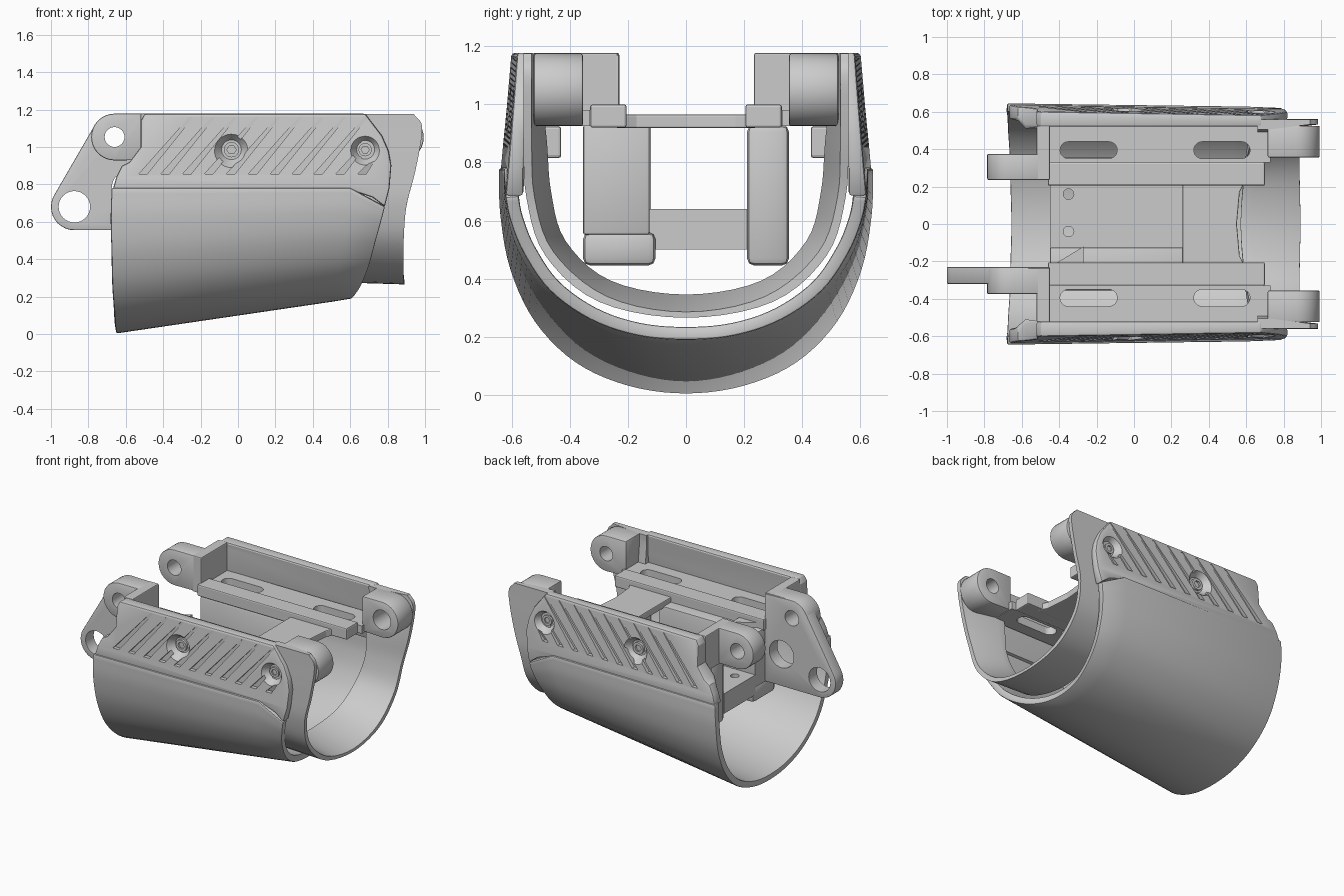
import bpy, bmesh, math
from mathutils import Vector
from mathutils.geometry import convex_hull_2d

if "Cube" in bpy.data.objects:
    bpy.data.objects.remove(bpy.data.objects["Cube"])


def mesh(name, verts, faces, smooth=True):
    bm = bmesh.new()
    vs = [bm.verts.new(v) for v in verts]
    for f in faces:
        bm.faces.new([vs[i] for i in f])
    bmesh.ops.recalc_face_normals(bm, faces=bm.faces)
    me = bpy.data.meshes.new(name)
    bm.to_mesh(me)
    bm.free()
    ob = bpy.data.objects.new(name, me)
    bpy.context.collection.objects.link(ob)
    return ob


def activate(ob):
    bpy.ops.object.select_all(action='DESELECT')
    ob.select_set(True)
    bpy.context.view_layer.objects.active = ob


def shade(ob, angle=30):
    activate(ob)
    bpy.ops.object.shade_smooth_by_angle(angle=math.radians(angle))


def bevel(ob, w, seg=2):
    m = ob.modifiers.new("bevel", 'BEVEL')
    m.width, m.segments, m.limit_method = w, seg, 'ANGLE'
    m.angle_limit = math.radians(40)
    activate(ob)
    bpy.ops.object.modifier_apply(modifier=m.name)
    return ob


def cut(ob, cutter):
    m = ob.modifiers.new("cut", 'BOOLEAN')
    m.operation, m.solver, m.object = 'DIFFERENCE', 'EXACT', cutter
    cutter.hide_render = True
    activate(ob)
    bpy.ops.object.modifier_apply(modifier=m.name)
    bpy.data.objects.remove(cutter)


def prism(name, pts, a, b, axis='y'):
    """Extrude a 2D outline; a and b are numbers or functions of the outline point."""
    n = len(pts)
    vs = []
    for lim in (a, b):
        for p, q in pts:
            d = lim(p, q) if callable(lim) else lim
            vs.append((p, d, q) if axis == 'y' else (p, q, d))
    faces = [range(n), range(n, 2 * n)]
    faces += [(i, (i + 1) % n, n + (i + 1) % n, n + i) for i in range(n)]
    return mesh(name, vs, faces)


def box(name, x0, x1, y0, y1, z0, z1, w=0.0):
    ob = prism(name, [(x0, z0), (x1, z0), (x1, z1), (x0, z1)], y0, y1)
    return bevel(ob, w) if w else ob


def circle(x, z, r, n=32):
    return [(x + r * math.cos(2 * math.pi * i / n), z + r * math.sin(2 * math.pi * i / n)) for i in range(n)]


def hull(pts):
    return [pts[i] for i in convex_hull_2d([Vector(p) for p in pts])]


def spline(pts, sub=5):
    P = [Vector(p) for p in pts]
    P = [2 * P[0] - P[1]] + P + [Vector((P[-2].x, -P[-2].y, P[-2].z))]
    out = []
    for i in range(1, len(P) - 2):
        a, b, c, d = P[i - 1:i + 3]
        for k in range(sub):
            t = k / sub
            out.append(0.5 * (2 * b + (c - a) * t + (2 * a - 5 * b + 4 * c - d) * t * t
                              + (3 * b - a - 3 * c + d) * t ** 3))
    return out + [P[-2]]


def u_loft(name, rims, closed=False):
    """Skin U-shaped rims, each given as a half profile from top edge to keel."""
    rows = []
    for r in rims:
        h = spline(r)
        rows.append(h + [Vector((v.x, -v.y, v.z)) for v in reversed(h[:-1])])
    n, m = len(rows[0]), len(rows)
    faces = [(i * n + j, (i + 1) % m * n + j, (i + 1) % m * n + j + 1, i * n + j + 1)
             for i in range(m if closed else m - 1) for j in range(n - 1)]
    if closed:
        faces += [[i * n for i in range(m)], [i * n + n - 1 for i in range(m)]]
    return mesh(name, [v for r in rows for v in r], faces)


# Lower outer shell
shell = u_loft("outer_shell", [
    [(-.675, .645, .78), (-.68, .64, .62), (-.675, .605, .43), (-.67, .52, .25),
     (-.66, .38, .11), (-.655, .2, .03), (-.65, 0, .003)],
    [(.6, .628, .78), (.58, .622, .65), (.56, .58, .5), (.54, .49, .36),
     (.52, .35, .25), (.51, .18, .19), (.5, 0, .172)],
    [(.785, .622, .68), (.765, .605, .6), (.735, .56, .49), (.7, .47, .36),
     (.66, .33, .26), (.625, .17, .205), (.61, 0, .19)]])
sol = shell.modifiers.new("wall", 'SOLIDIFY')
sol.thickness, sol.offset = 0.045, -1
activate(shell)
bpy.ops.object.modifier_apply(modifier=sol.name)
shade(bevel(shell, 0.008))

# Flared liner at the open end
xs = (.66, .66, .66, .66, .62, .59, .57)
outer = [(.94, .56, 1.175), (.985, .56, 1.1), (.95, .56, .88), (.90, .55, .68),
         (.885, .485, .48), (.885, .3, .32), (.89, 0, .265)]
drop = (0, 0, 0, 0, .012, .018, .02)
inner = [(x, y - .028 * (y > 0), z + d) for (x, y, z), d in zip(outer, drop)]
throat = [(.72, .505, 1.175), (.72, .505, 1.1), (.72, .48, .88), (.7, .465, .7),
          (.68, .415, .53), (.65, .26, .393), (.63, 0, .345)]
shade(u_loft("flared_liner", [
    [(x, y, z + .01 * (z < .5)) for x, (_, y, z) in zip(xs, outer)], outer, inner, throat,
    [(x, y, z) for x, (_, y, z) in zip(xs, throat)]], True))


# Side grip panels with tapered diagonal grooves and screws
def skin(x, z):
    return .638 - .085 * (z - .78) - .016 * (x + .68)


panel_outline = [(-.67, .77), (.6, .77), (.72, .73), (.785, .68), (.81, .78), (.82, .9), (.805, .98),
                 (.77, 1.06), (.68, 1.178), (-.5, 1.178), (-.52, 1.14), (-.52, 1.0), (-.58, .92),
                 (-.62, .9), (-.65, .84)]
SCREWS = ((-.035, .985, .088), (.68, .985, .076))
for s, side in ((-1, "front"), (1, "back")):
    panel = prism(side + "_grip_panel", panel_outline, lambda x, z: s * (.52 if z > .9 else .56),
                  lambda x, z: s * skin(x, z))
    bevel(panel, .012)
    for i in range(11):
        x = -.53 + i * .117
        top = 1.16 if x < .42 else 1.12 - .9 * (x - .42)
        dx = (top - .855) * .85
        groove = prism("groove", [(x, .855), (x + .045, .855), (x + .03 + dx, top), (x + .012 + dx, top)],
                       lambda p, q: s * (skin(p, q) - (.026 if q < .9 else .004)),
                       lambda p, q: s * (skin(p, q) + .02))
        cut(panel, groove)
    for x, z, r in SCREWS:
        y = skin(x, z)
        lo, hi = circle(x, z, r * .6), circle(x, z, r * 1.12)
        n = len(lo)
        cone = mesh("countersink", [(p, s * (y - .045), q) for p, q in lo] + [(p, s * (y + .012), q) for p, q in hi],
                    [range(n), range(n, 2 * n)] + [(i, (i + 1) % n, n + (i + 1) % n, n + i) for i in range(n)])
        cut(panel, cone)
        screw = prism(side + "_screw", circle(x, z, r * .46), s * (y - .06), s * (y - .028))
        cut(screw, prism("socket", circle(x, z, r * .28, 6), s * (y - .042), s * y))
        shade(screw)
    shade(panel, 25)
    # Inner lug on the panel
    box(side + "_panel_lug", -.1, .03, s * .43, s * .57, .815, .925, .01)

# Frame rails, ledges, end blocks and ears, one set each side
for s, side in ((-1, "front"), (1, "back")):
    rail = box(side + "_rail", -.46, .73, s * .33, s * .525, .925, .98)
    for x0, x1 in ((-.35, -.135), (.365, .575)):
        cut(rail, prism("slot", hull(circle(x0, s * .395, .045) + circle(x1, s * .395, .045)), .8, 1.1, 'z'))
    box(side + "_ledge", -.46, .7, s * .205, s * .33, .92, 1.0, .008)
    box(side + "_end_block", -.52, -.45, s * .235, s * .525, .925, 1.178, .006)

    ear = prism(side + "_hinge_ear", hull(circle(.868, 1.05, .125) + [(.715, .93), (.715, 1.175)]), s * .355, s * .525)
    bevel(ear, .008)
    cut(ear, prism("hole", circle(.868, 1.05, .068 if s > 0 else .05), s * .3, s * .6))
    shade(ear)

    lug = prism(side + "_rear_ear", hull(circle(-.66, 1.053, .125) + [(-.5, .93), (-.5, 1.178)]), s * .235, s * .375)
    bevel(lug, .008)
    cut(lug, prism("hole", circle(-.66, 1.053, .053), s * .1, s * .6))
    shade(lug)

# Side plate reaching out to the lower pivot
plate = prism("pivot_plate", hull(circle(-.66, 1.053, .124) + circle(-.875, .68, .125)
                                  + [(-.45, .556), (-.45, 1.17)]), -.32, -.23)
bevel(plate, .006)
for x, z, r in ((-.66, 1.053, .053), (-.875, .68, .084), (-.58, .78, .095)):
    cut(plate, prism("hole", circle(x, z, r), -.5, 0))
shade(plate)

# Deck bridge and the well beneath it
deck = prism("deck_bridge", [(.26, -.24), (.6, -.24), (.565, -.17), (.55, 0), (.565, .17), (.6, .24), (.26, .24)],
             .918, .965, 'z')
bevel(deck, .006)
shade(box("well_front_wall", -.45, .3, -.355, -.125, .55, .93, .01))
shade(box("well_front_foot", -.45, .3, -.355, -.105, .445, .56, .025))
shade(box("well_back_wall", -.45, .3, .21, .355, .445, .93, .025))
floor = box("well_floor", -.45, .26, -.13, .22, .5, .64)
for y in (-.04, .16):
    cut(floor, prism("hole", circle(-.35, y, .028), .4, .8, 'z'))
shade(floor)
prism("well_gusset", [(-.45, -.23), (-.27, -.12), (-.27, -.23)], .64, .965, 'z')
prism("well_fillet", [(-.45, .0), (.26, .0), (.26, .001), (-.45, .001)], .63, .64, 'z').name = "floor_seam"
